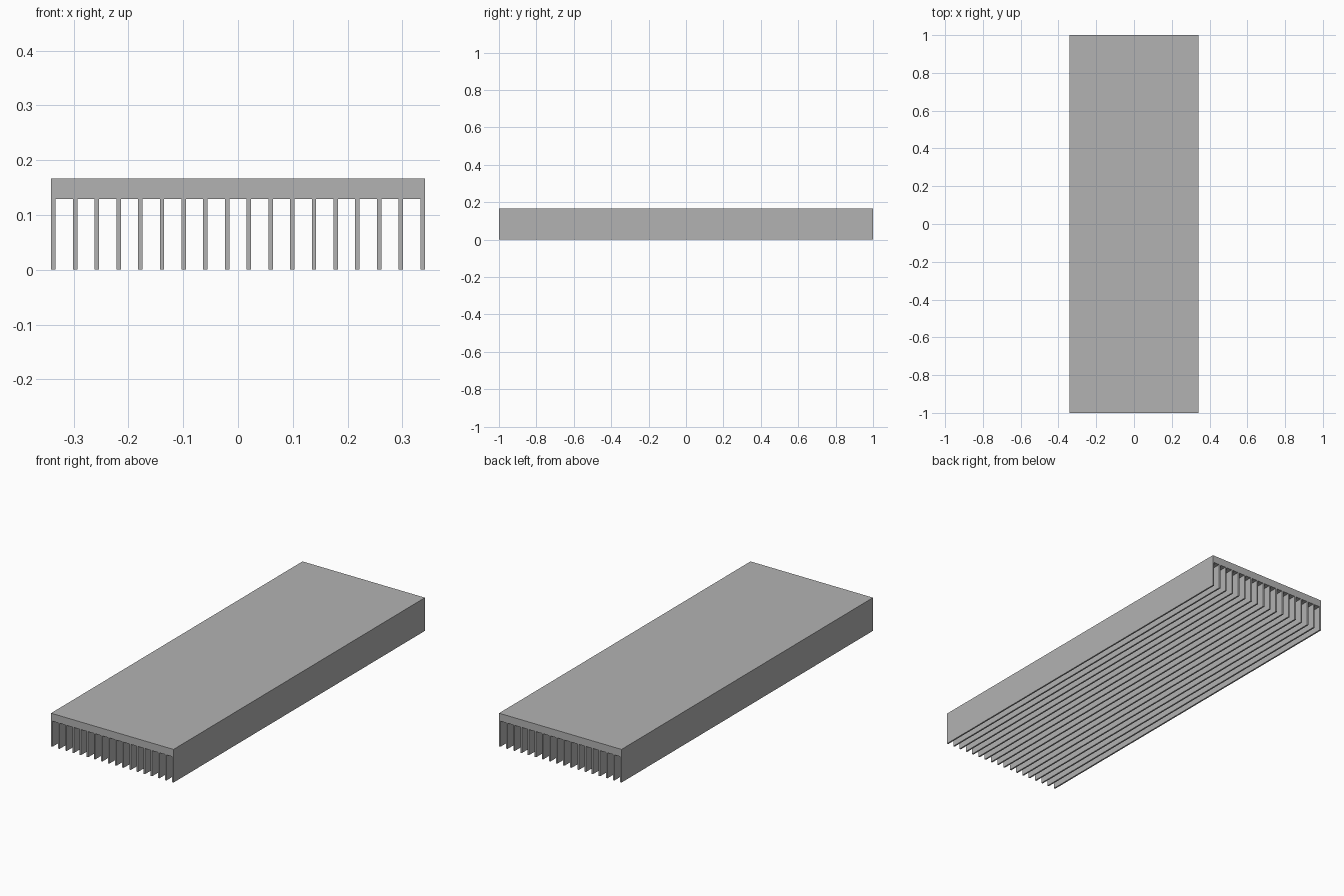
import bpy
import bmesh
from mathutils import Vector

cube = bpy.data.objects.get("Cube")
if cube:
    bpy.data.objects.remove(cube, do_unlink=True)

LENGTH = 2.0
HALF_WIDTH = 0.341
HEIGHT = 0.167
FIN_HEIGHT = 0.129
FIN_WIDTH = 0.008
FIN_COUNT = 18
PITCH = (2 * HALF_WIDTH - FIN_WIDTH) / (FIN_COUNT - 1)

# Bare metal
metal = bpy.data.materials.new("aluminium_grey")
metal.use_nodes = True
grey = (0.45, 0.45, 0.45, 1.0)
metal.diffuse_color = grey
metal.node_tree.nodes["Principled BSDF"].inputs["Base Color"].default_value = grey

# Comb-shaped cross-section: solid plate above, one tooth per fin
profile = [(HALF_WIDTH, HEIGHT), (-HALF_WIDTH, HEIGHT)]
for i in range(FIN_COUNT):
    left = -HALF_WIDTH + i * PITCH
    right = left + FIN_WIDTH
    if i > 0:
        profile.append((left, FIN_HEIGHT))
    profile += [(left, 0), (right, 0)]
    if i < FIN_COUNT - 1:
        profile.append((right, FIN_HEIGHT))

# Extrude the section along the length
bm = bmesh.new()
section = bm.faces.new([bm.verts.new((x, -LENGTH / 2, z)) for x, z in profile])
extruded = bmesh.ops.extrude_face_region(bm, geom=[section], use_keep_orig=True)
moved = [g for g in extruded["geom"] if isinstance(g, bmesh.types.BMVert)]
bmesh.ops.translate(bm, verts=moved, vec=Vector((0, LENGTH, 0)))
bmesh.ops.recalc_face_normals(bm, faces=bm.faces)

mesh = bpy.data.meshes.new("finned_heat_sink")
bm.to_mesh(mesh)
bm.free()
mesh.materials.append(metal)
heat_sink = bpy.data.objects.new("finned_heat_sink", mesh)
bpy.context.collection.objects.link(heat_sink)
